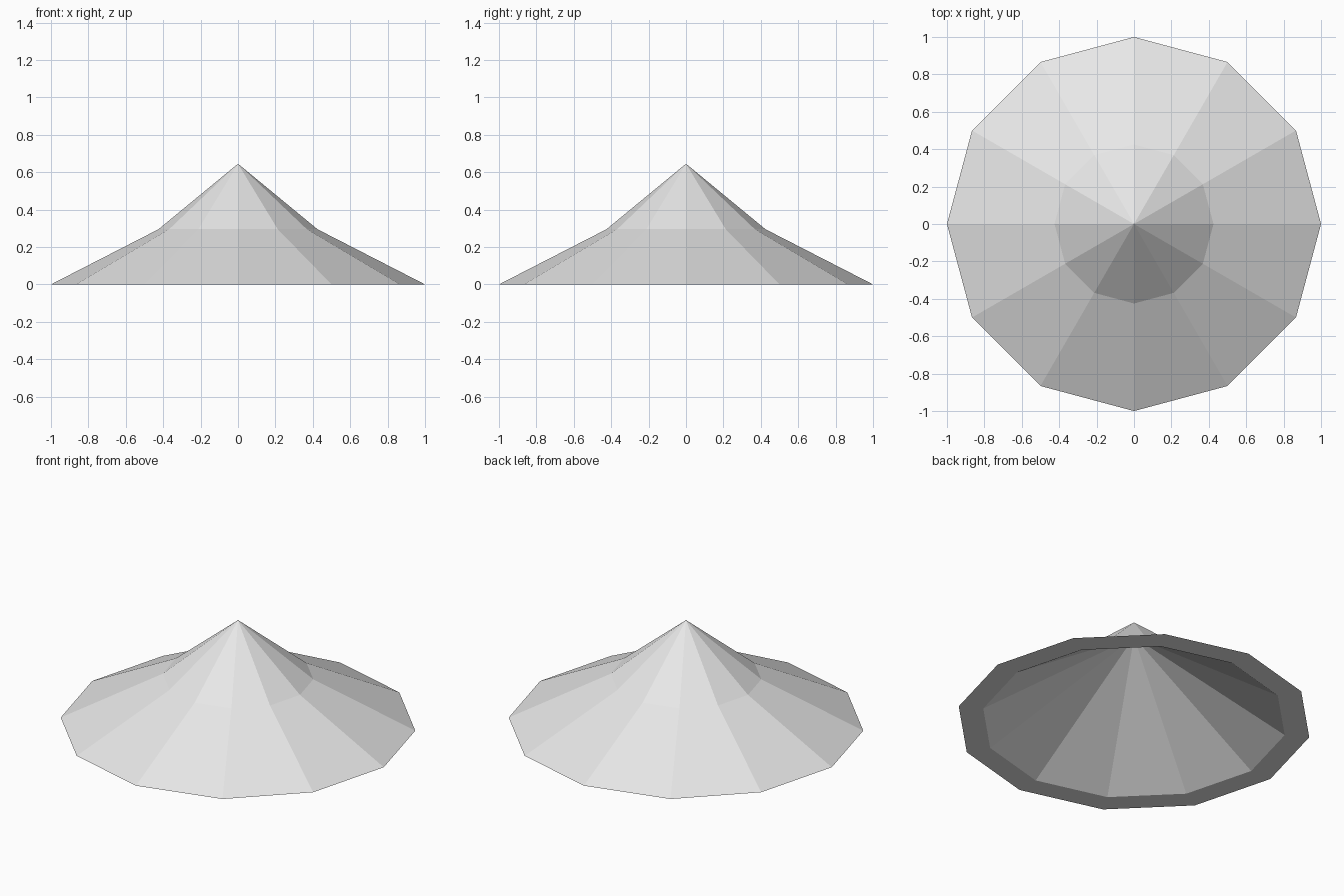
import bpy, bmesh, math

default = bpy.data.objects.get("Cube")
if default:
    bpy.data.objects.remove(default, do_unlink=True)

SIDES = 12

# Single pale grey material
grey = bpy.data.materials.new("pale_grey")
grey.use_nodes = True
colour = (0.8, 0.8, 0.8, 1)
grey.diffuse_color = colour
grey.node_tree.nodes["Principled BSDF"].inputs["Base Color"].default_value = colour


def ring(bm, radius, z):
    return [bm.verts.new((radius * math.cos(math.tau * i / SIDES),
                          radius * math.sin(math.tau * i / SIDES), z))
            for i in range(SIDES)]


def lathe(name, profile):
    """Turn a (radius, height) profile that starts and ends on the axis."""
    bm = bmesh.new()
    top = bm.verts.new((0, 0, profile[0][1]))
    bottom = bm.verts.new((0, 0, profile[-1][1]))
    rings = [ring(bm, r, z) for r, z in profile[1:-1]]
    for i in range(SIDES):
        j = (i + 1) % SIDES
        bm.faces.new((top, rings[0][i], rings[0][j]))
        for a, b in zip(rings, rings[1:]):
            bm.faces.new((a[i], b[i], b[j], a[j]))
        bm.faces.new((bottom, rings[-1][j], rings[-1][i]))
    bmesh.ops.recalc_face_normals(bm, faces=bm.faces)
    mesh = bpy.data.meshes.new(name)
    bm.to_mesh(mesh)
    bm.free()
    mesh.materials.append(grey)
    obj = bpy.data.objects.new(name, mesh)
    bpy.context.collection.objects.link(obj)
    return obj


# Outer peak, crown crease, brim edge, flat rim, then the plain inner cone
lathe("conical_hat", [(0, 0.645), (0.425, 0.295), (1, 0), (0.86, 0), (0, 0.55)])
